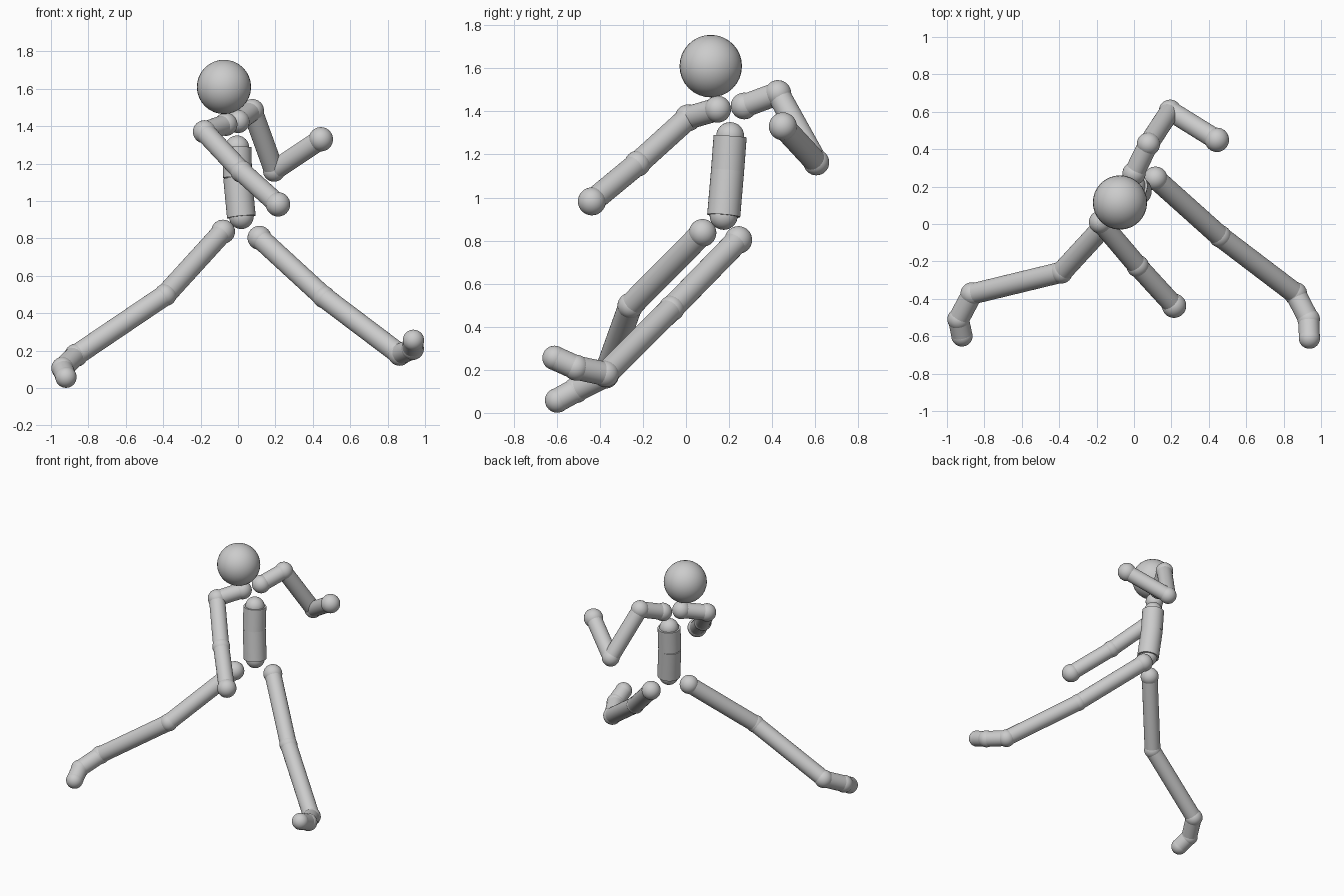
import bpy
import math
from mathutils import Vector

if "Cube" in bpy.data.objects:
    bpy.data.objects.remove(bpy.data.objects["Cube"])

grey = bpy.data.materials.new("light grey")
grey.diffuse_color = (0.6, 0.6, 0.6, 1)
grey.use_nodes = True
grey.node_tree.nodes["Principled BSDF"].inputs["Base Color"].default_value = grey.diffuse_color


def finish(name):
    ob = bpy.context.object
    ob.name = name
    ob.data.materials.append(grey)
    bpy.ops.object.shade_smooth_by_angle(angle=math.radians(40))


def ball(name, centre, radius):
    bpy.ops.mesh.primitive_uv_sphere_add(segments=32, ring_count=16,
                                         radius=radius, location=centre)
    finish(name)


def rod(name, a, b, radius):
    a, b = Vector(a), Vector(b)
    bpy.ops.mesh.primitive_cylinder_add(
        vertices=32, radius=radius, depth=(b - a).length, location=(a + b) / 2,
        rotation=(b - a).to_track_quat('Z', 'Y').to_euler())
    finish(name)


def chain(joints, bones):
    """joints: (name, position, radius); bones: (name, radius) between them."""
    for name, pos, radius in joints:
        ball(name, pos, radius)
    for (name, radius), a, b in zip(bones, joints, joints[1:]):
        rod(name, a[1], b[1], radius)


# Head
ball("head", (-0.075, 0.115, 1.61), 0.145)

# Torso
chain([("chest_joint", (-0.005, 0.205, 1.285), 0.065),
       ("waist_joint", (-0.002, 0.193, 1.125), 0.065),
       ("pelvis_joint", (0.018, 0.175, 0.915), 0.065)],
      [("chest", 0.077), ("abdomen", 0.077)])

# Arms: collar, shoulder, elbow, hand
arms = {
    "left": [(0.0, 0.27, 1.425), (0.077, 0.427, 1.483),
             (0.193, 0.605, 1.163), (0.443, 0.45, 1.33)],
    "right": [(-0.065, 0.147, 1.41), (-0.179, 0.01, 1.37),
              (0.02, -0.225, 1.157), (0.214, -0.437, 0.982)],
}
for side, pts in arms.items():
    names = ("collar_joint", "shoulder_joint", "elbow_joint", "hand")
    radii = (0.062, 0.062, 0.06, 0.065)
    chain([(f"{side}_{n}", p, r) for n, p, r in zip(names, pts, radii)],
          [(f"{side}_{n}", 0.054) for n in ("collar", "upper_arm", "forearm")])

# Legs: hip, knee, ankle, ball of foot, toe
legs = {
    "left": [(0.115, 0.243, 0.803), (0.46, -0.066, 0.486),
             (0.864, -0.373, 0.181), (0.934, -0.51, 0.21), (0.938, -0.61, 0.255)],
    "right": [(-0.08, 0.077, 0.836), (-0.388, -0.258, 0.498),
              (-0.866, -0.374, 0.175), (-0.938, -0.51, 0.106), (-0.92, -0.598, 0.058)],
}
for side, pts in legs.items():
    names = ("hip_joint", "knee_joint", "ankle_joint", "foot_joint", "toe")
    radii = (0.064, 0.06, 0.062, 0.06, 0.057)
    chain([(f"{side}_{n}", p, r) for n, p, r in zip(names, pts, radii)],
          [(f"{side}_{n}", 0.056) for n in ("thigh", "shin", "foot", "toe_base")])
